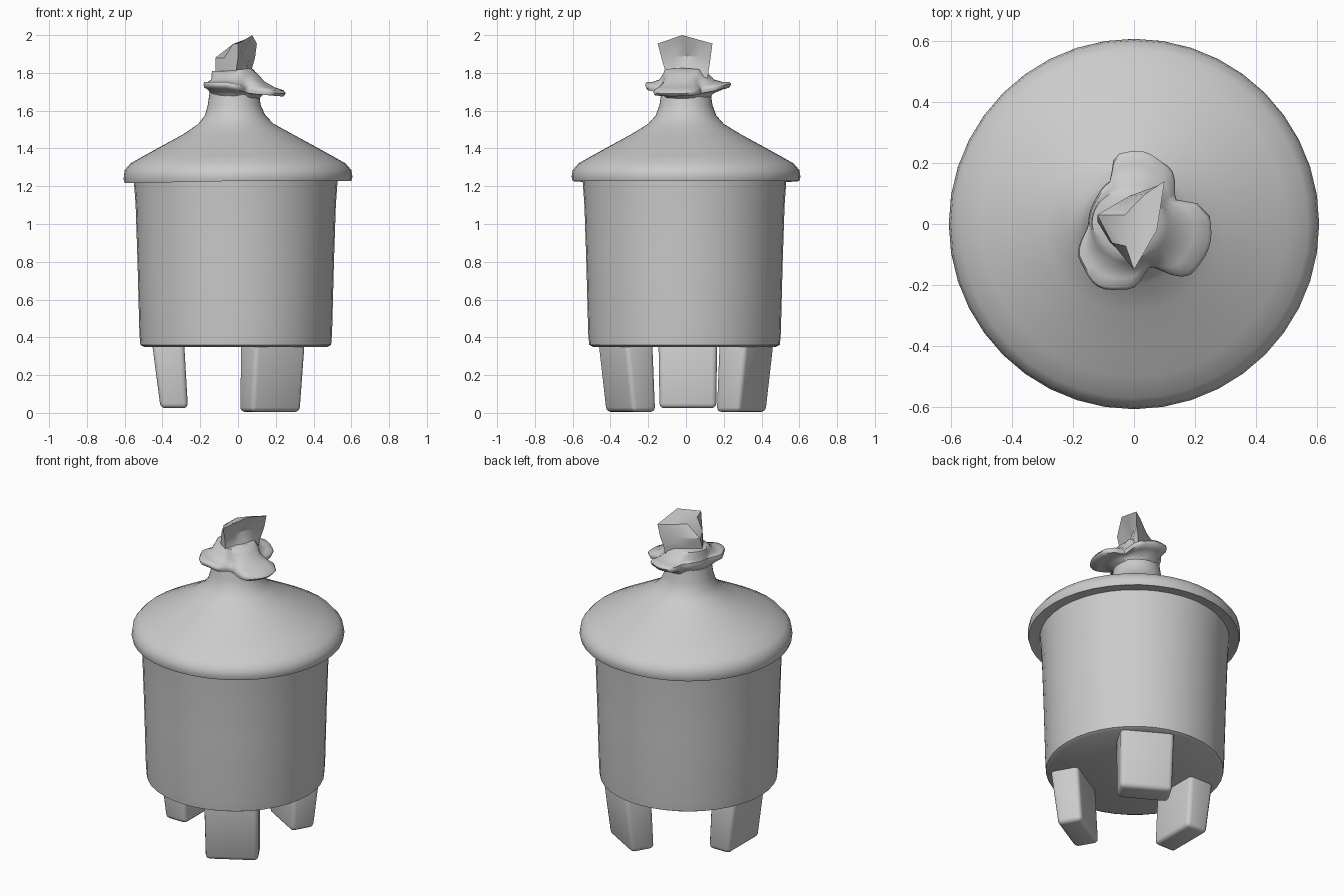
import bpy, bmesh
from math import sin, cos, radians, pi, tau, hypot
from mathutils import Matrix, Vector

cube = bpy.data.objects.get("Cube")
if cube:
    bpy.data.objects.remove(cube)

clay = bpy.data.materials.new("grey clay")
clay.use_nodes = True
grey = (0.6, 0.6, 0.6, 1)
clay.diffuse_color = grey
clay.node_tree.nodes["Principled BSDF"].inputs["Base Color"].default_value = grey


def finish(name, bm, angle=40):
    bmesh.ops.recalc_face_normals(bm, faces=bm.faces)
    mesh = bpy.data.meshes.new(name)
    bm.to_mesh(mesh)
    bm.free()
    mesh.materials.append(clay)
    ob = bpy.data.objects.new(name, mesh)
    bpy.context.collection.objects.link(ob)
    bpy.ops.object.select_all(action="DESELECT")
    bpy.context.view_layer.objects.active = ob
    ob.select_set(True)
    bpy.ops.object.shade_smooth_by_angle(angle=radians(angle))
    return ob


def loft(name, rings, angle=40):
    """Skin a stack of equal point rings and cap both ends."""
    bm = bmesh.new()
    loops = [[bm.verts.new(p) for p in ring] for ring in rings]
    n = len(loops[0])
    for a, b in zip(loops, loops[1:]):
        for i in range(n):
            j = (i + 1) % n
            bm.faces.new((a[i], a[j], b[j], b[i]))
    bm.faces.new(loops[0])
    bm.faces.new(loops[-1])
    return finish(name, bm, angle)


def circle(r, z, cx=0, cy=0, n=40):
    return [(cx + r * cos(tau * i / n), cy + r * sin(tau * i / n), z) for i in range(n)]


# Round pot body, slightly wider at the top
pot = [(0.485, 0.35), (0.505, 0.36), (0.51, 0.42), (0.52, 0.8), (0.53, 1.1), (0.54, 1.24)]
loft("pot_body", [circle(r, z, -0.012, -0.008) for r, z in pot])

# Sloping lid with a rolled rim that runs up into the neck; rim dips at the -x side
lid = [(0.5, 1.24, 0), (0.585, 1.232, 0), (0.6, 1.228, 0), (0.606, 1.25, 0),
       (0.6, 1.285, 0), (0.57, 1.32, 0), (0.5, 1.36, 0), (0.4, 1.415, 0),
       (0.29, 1.475, 0), (0.2, 1.53, -0.01), (0.16, 1.575, -0.015),
       (0.14, 1.63, -0.02), (0.13, 1.7, -0.02)]
rings = []
for r, z, cx in lid:
    dip = 0.012 if z < 1.27 else 0
    rings.append([(x, y, h + dip * min(0, x / 0.6)) for x, y, h in circle(r, z, cx)])
loft("lid_and_neck", rings, 50)

# Collar of three drooping petals: outline radius by compass angle
outline = [(-180, 0.15), (-145, 0.215), (-120, 0.237), (-95, 0.215), (-70, 0.15),
           (-40, 0.25), (-15, 0.258), (5, 0.25), (15, 0.225), (30, 0.16), (60, 0.22),
           (85, 0.24), (103, 0.235), (120, 0.16), (150, 0.15), (180, 0.15)]


def petal_radius(deg):
    for (a, ra), (b, rb) in zip(outline, outline[1:]):
        if a <= deg <= b:
            t = (deg - a) / (b - a)
            return ra + (rb - ra) * t * t * (3 - 2 * t)


def collar_ring(reach, rise):
    """Ring between the neck (reach 0) and the petal tips (reach 1)."""
    pts = []
    for i in range(60):
        deg = -180 + 6 * i
        a = radians(deg)
        r = 0.125 + (petal_radius(deg) - 0.125) * reach
        droop = 0.05 * max(0, cos(a + 0.3)) * reach
        pts.append((r * cos(a) - 0.015 * (1 - reach), r * sin(a), 1.74 + rise - droop))
    return pts


loft("petal_collar", [collar_ring(*p) for p in (
    (0, -0.08), (0.15, -0.05), (0.6, -0.028), (0.92, -0.018), (1, 0),
    (0.92, 0.012), (0.6, 0.012), (0.2, 0.025), (0, 0.05), (-0.3, 0.07))], 60)

# Upright bud: a fanned leaf, hollowed on the +x face and bulging towards -x
bud = [
    [(-0.11, 0, 1.74), (0, -0.12, 1.74), (0.11, -0.01, 1.74), (0.06, 0.11, 1.74)],
    [(-0.12, 0.01, 1.82), (-0.01, -0.11, 1.81), (0.05, 0, 1.82), (0.07, 0.12, 1.81)],
    [(-0.12, 0.03, 1.88), (0, -0.13, 1.88), (0.025, 0.01, 1.89), (0.09, 0.13, 1.88)],
    [(-0.03, 0.03, 1.95), (0, -0.15, 1.955), (0.075, -0.02, 2.0), (0.1, 0.14, 1.955)],
]
rings = []
for ring in bud:
    pts = [Vector(p) for p in ring]
    fine = []
    for i, p in enumerate(pts):
        q = pts[(i + 1) % 4]
        mid = (p + q) / 2
        if i in (0, 3):      # round the rear of the bud
            mid.x += 0.012 * (-1 if i == 0 else 0)
            mid.y += 0.012 * (-1 if i == 0 else 1)
        fine += [p, mid]
    rings.append(fine)
loft("bud", rings, 35)

# Three flat slab legs spaced around the base, leaning in at the foot
for name, deg, foot in (("right_leg", 180, 0.025), ("front_leg", -60, 0.005), ("back_leg", 60, 0.005)):
    bm = bmesh.new()
    bmesh.ops.create_cube(bm, size=1)
    for v in bm.verts:
        outer, top = v.co.x > 0, v.co.z > 0
        v.co.x = (0.455 if top else 0.41) if outer else (0.285 if top else 0.265)
        v.co.y *= 0.31 if top else 0.3
        v.co.z = 0.37 if top else foot
    bmesh.ops.bevel(bm, geom=bm.edges[:], offset=0.025, segments=3, profile=0.5, affect="EDGES")
    bmesh.ops.rotate(bm, verts=bm.verts, matrix=Matrix.Rotation(radians(deg), 3, "Z"))
    if deg == 180:
        bmesh.ops.translate(bm, verts=bm.verts, vec=(0, 0.01, 0))
    finish(name, bm)
